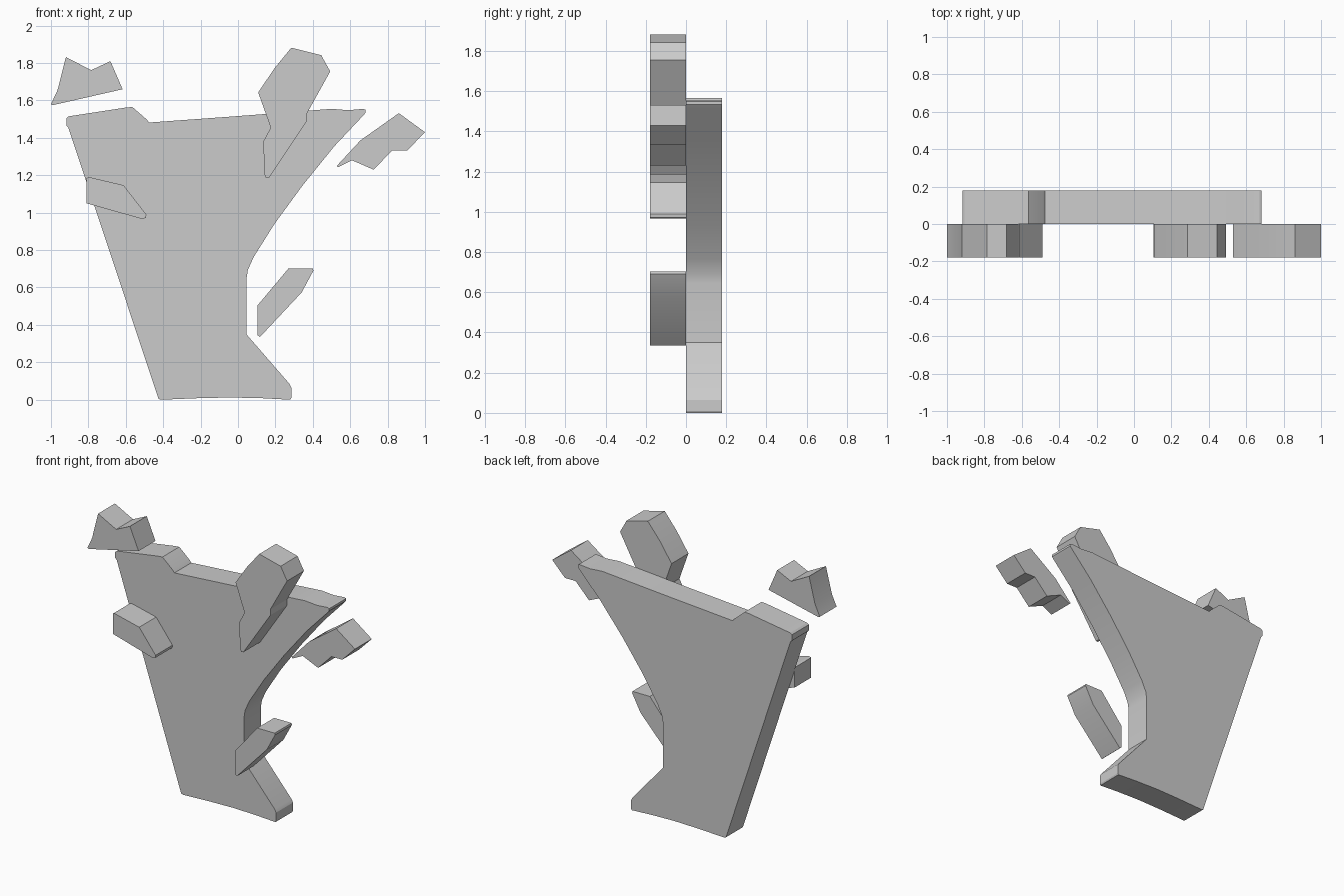
import bpy, bmesh
from math import radians

DEPTH = 0.18


def slab(name, outline, y0, y1):
    """Extrude an (x, z) outline from y0 to y1."""
    bm = bmesh.new()
    face = bm.faces.new([bm.verts.new((x, y0, z)) for x, z in outline])
    new = bmesh.ops.extrude_face_region(bm, geom=[face])["geom"]
    verts = [v for v in new if isinstance(v, bmesh.types.BMVert)]
    bmesh.ops.translate(bm, verts=verts, vec=(0, y1 - y0, 0))
    bmesh.ops.recalc_face_normals(bm, faces=bm.faces)
    mesh = bpy.data.meshes.new(name)
    bm.to_mesh(mesh)
    bm.free()
    obj = bpy.data.objects.new(name, mesh)
    bpy.context.collection.objects.link(obj)
    bpy.ops.object.select_all(action="DESELECT")
    obj.select_set(True)
    bpy.context.view_layer.objects.active = obj
    bpy.ops.object.shade_smooth_by_angle(angle=radians(25))
    return obj


# Large tapering body with a curved right flank and small foot
body = [(-0.425, 0.005), (-0.42, 0.003), (-0.41, 0.0), (-0.22, 0.008), (-0.04, 0.012),
        (0.13, 0.008), (0.28, 0.0), (0.285, 0.01), (0.285, 0.065), (0.275, 0.085),
        (0.045, 0.35), (0.045, 0.645), (0.053, 0.695), (0.085, 0.765),
        (0.195, 0.94), (0.345, 1.145), (0.515, 1.355), (0.67, 1.52), (0.682, 1.535),
        (0.682, 1.55), (0.67, 1.555), (0.59, 1.548), (0.50, 1.555), (0.37, 1.545),
        (0.15, 1.528), (-0.02, 1.515), (-0.475, 1.482), (-0.49, 1.50),
        (-0.565, 1.565), (-0.60, 1.562), (-0.905, 1.515), (-0.918, 1.505),
        (-0.918, 1.465), (-0.907, 1.455)]
slab("body", body, 0, DEPTH)

# Loose shards on the front layer
shards = {
    "crown_shard": [(-1.0, 1.58), (-0.965, 1.655), (-0.92, 1.832), (-0.785, 1.762),
                    (-0.682, 1.81), (-0.617, 1.66), (-0.99, 1.575)],
    "tall_shard": [(0.108, 1.643), (0.195, 1.772), (0.285, 1.882), (0.445, 1.842),
                   (0.493, 1.755), (0.368, 1.53), (0.368, 1.49), (0.165, 1.185),
                   (0.15, 1.185), (0.142, 1.205), (0.135, 1.38), (0.175, 1.455)],
    "right_shard": [(0.528, 1.25), (0.655, 1.387), (0.86, 1.532), (1.0, 1.43),
                    (0.905, 1.333), (0.825, 1.333), (0.725, 1.23), (0.61, 1.28),
                    (0.535, 1.243)],
    "left_shard": [(-0.81, 1.185), (-0.795, 1.19), (-0.612, 1.147), (-0.49, 0.99),
                   (-0.492, 0.972), (-0.515, 0.967), (-0.81, 1.05)],
    "lower_shard": [(0.105, 0.505), (0.27, 0.702), (0.40, 0.702), (0.403, 0.69),
                    (0.34, 0.573), (0.117, 0.335), (0.105, 0.345)],
}
for name, outline in shards.items():
    slab(name, outline, -DEPTH, 0)
